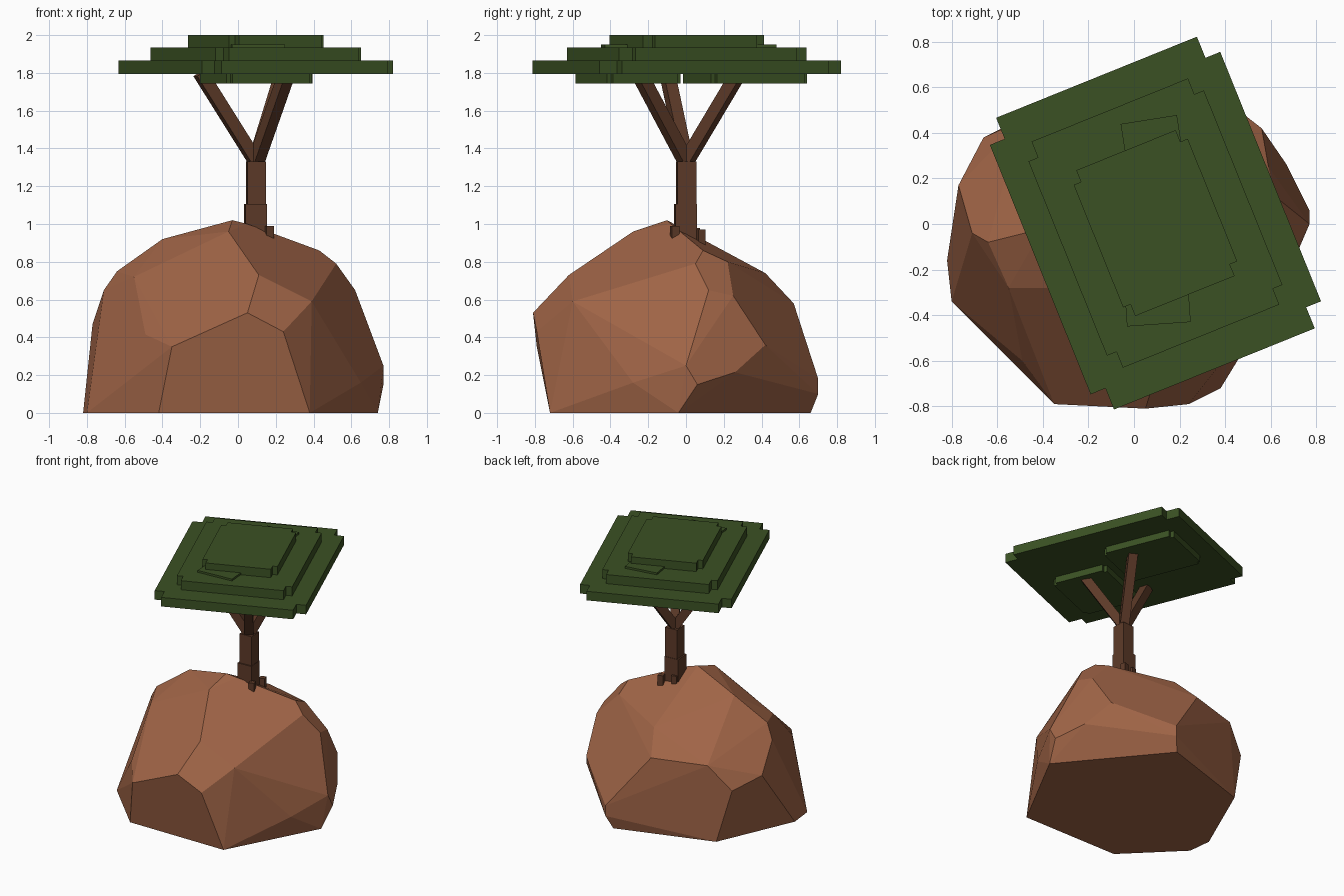
import bpy, bmesh, math
from mathutils import Vector, Matrix

if "Cube" in bpy.data.objects:
    bpy.data.objects.remove(bpy.data.objects["Cube"])


def material(name, rgb):
    m = bpy.data.materials.new(name)
    m.diffuse_color = (*rgb, 1)
    m.use_nodes = True
    m.node_tree.nodes["Principled BSDF"].inputs["Base Color"].default_value = m.diffuse_color
    return m


ROCK = material("clay brown", (0.35, 0.128, 0.062))
BARK = material("dark bark", (0.108, 0.042, 0.021))
LEAF = material("leaf green", (0.044, 0.083, 0.017))


def finish(bm, name, mat):
    bmesh.ops.recalc_face_normals(bm, faces=bm.faces)
    me = bpy.data.meshes.new(name)
    bm.to_mesh(me)
    bm.free()
    me.materials.append(mat)
    ob = bpy.data.objects.new(name, me)
    bpy.context.collection.objects.link(ob)
    return ob


def box(name, mat, centre, size, angle=0):
    bm = bmesh.new()
    bmesh.ops.create_cube(bm, size=1, matrix=Matrix.Translation(centre)
                          @ Matrix.Rotation(math.radians(angle), 4, 'Z')
                          @ Matrix.Diagonal((*size, 1)))
    return finish(bm, name, mat)


def notched_slab(name, centre, outer, inner, z0, z1, angle=22):
    """Rectangle with stepped corners: outer = long half sizes, inner = wide half sizes."""
    (a, b), (c, d) = outer, inner
    quarter = [(c, d), (a, d), (a, b)]
    pts = quarter + [(-x, y) for x, y in reversed(quarter)]
    pts += [(-x, -y) for x, y in quarter] + [(x, -y) for x, y in reversed(quarter)]
    rot = Matrix.Rotation(math.radians(angle), 2)
    bm = bmesh.new()
    vs = []
    for p in pts:
        q = rot @ Vector(p)
        vs.append(bm.verts.new((centre[0] + q.x, centre[1] + q.y, z0)))
    f = bm.faces.new(vs)
    ext = bmesh.ops.extrude_face_region(bm, geom=[f])
    top = [v for v in ext["geom"] if isinstance(v, bmesh.types.BMVert)]
    bmesh.ops.translate(bm, verts=top, vec=(0, 0, z1 - z0))
    if not any(g.normal.z < -0.9 or g.calc_center_median().z < z0 + 1e-5 for g in bm.faces):
        bm.faces.new([v for v in vs if v.is_valid])
    return finish(bm, name, LEAF)


def beam(name, start, end, width):
    start, end = Vector(start), Vector(end)
    d = end - start
    yaw = math.atan2(d.y, d.x)
    tilt = math.atan2(math.hypot(d.x, d.y), d.z)
    bm = bmesh.new()
    bmesh.ops.create_cube(bm, size=1, matrix=Matrix.Translation((start + end) / 2)
                          @ Matrix.Rotation(yaw, 4, 'Z') @ Matrix.Rotation(tilt, 4, 'Y')
                          @ Matrix.Diagonal((width, width, d.length, 1)))
    return finish(bm, name, BARK)


# Boulder: convex faceted hull
corners = [
    # ground outline
    (-.82, -.16, 0), (-.80, -.34, 0), (-.42, -.72, 0), (.38, -.72, 0), (.64, -.2, 0),
    (.74, -.04, 0), (.16, .66, 0), (-.56, .43, 0),
    # front
    (-.35, -.79, .35), (.05, -.81, .53), (.24, -.79, .43), (.39, -.6, .59),
    (.11, -.62, .73), (-.49, -.6, .415), (-.55, -.28, .72), (.58, -.38, .18),
    # right
    (.65, -.28, .16), (.77, 0, .25), (.77, .06, .15), (.67, .26, .215), (.56, .42, .36),
    (.62, .12, .65), (.59, .25, .62), (.52, .05, .79), (.43, .09, .86), (.42, .22, .8),
    # back and left
    (.2, .70, .18), (.2, .70, .1), (-.1, .57, .58), (-.02, .42, .74), (-.5, .45, .58),
    (-.66, .38, .4), (-.77, .17, .47), (-.71, -.04, .65), (-.64, -.08, .75),
    # crown
    (-.4, -.02, .92), (-.05, -.28, .96), (-.03, -.1, 1.02), (.05, -.08, 1.0),
]
bm = bmesh.new()
verts = [bm.verts.new(c) for c in corners]
res = bmesh.ops.convex_hull(bm, input=verts)
loose = [v for v in bm.verts if not v.link_faces]
bmesh.ops.delete(bm, geom=loose, context='VERTS')
bmesh.ops.dissolve_limit(bm, angle_limit=math.radians(4), verts=bm.verts, edges=bm.edges)
finish(bm, "boulder", ROCK)

# Trunk, flared foot and roots
box("trunk", BARK, (.096, .001, 1.11), (.1, .1, .44), 4)
box("trunk_foot", BARK, (.092, -.002, 1.0), (.114, .114, .21), 4)
for i, (x, y, z) in enumerate([(.165, -.06, .95), (.155, .08, .93), (.06, .05, .94)]):
    box(f"root_{i + 1}", BARK, (x, y, z), (.04, .04, .08), 15)

# Three branches spreading into the canopy
for i, tip in enumerate([(.26, -.25, 1.8), (.24, .28, 1.8), (-.2, -.1, 1.8)]):
    beam(f"branch_{i + 1}", (.095, 0, 1.33), tip, .065)

# Canopy: stacked stepped slabs, shrinking upward
C = (.094, .004)
notched_slab("canopy_lower", C, (.475, .69), (.545, .59), 1.795, 1.865)
notched_slab("canopy_middle", C, (.37, .535), (.415, .46), 1.865, 1.935)
notched_slab("canopy_upper", C, (.235, .345), (.27, .29), 1.935, 2.0)

# Hanging leaf pads and thin plates on the middle slab
notched_slab("leaf_pad_back", (.096, .313), (.195, .275), (.22, .25), 1.745, 1.797)
notched_slab("leaf_pad_front", (.096, -.307), (.22, .21), (.245, .185), 1.745, 1.797)
box("leaf_plate_back", LEAF, (.085, .33, 1.94), (.25, .26, .02), 9)
box("leaf_plate_front", LEAF, (.1, -.31, 1.94), (.28, .26, .02), 4)
